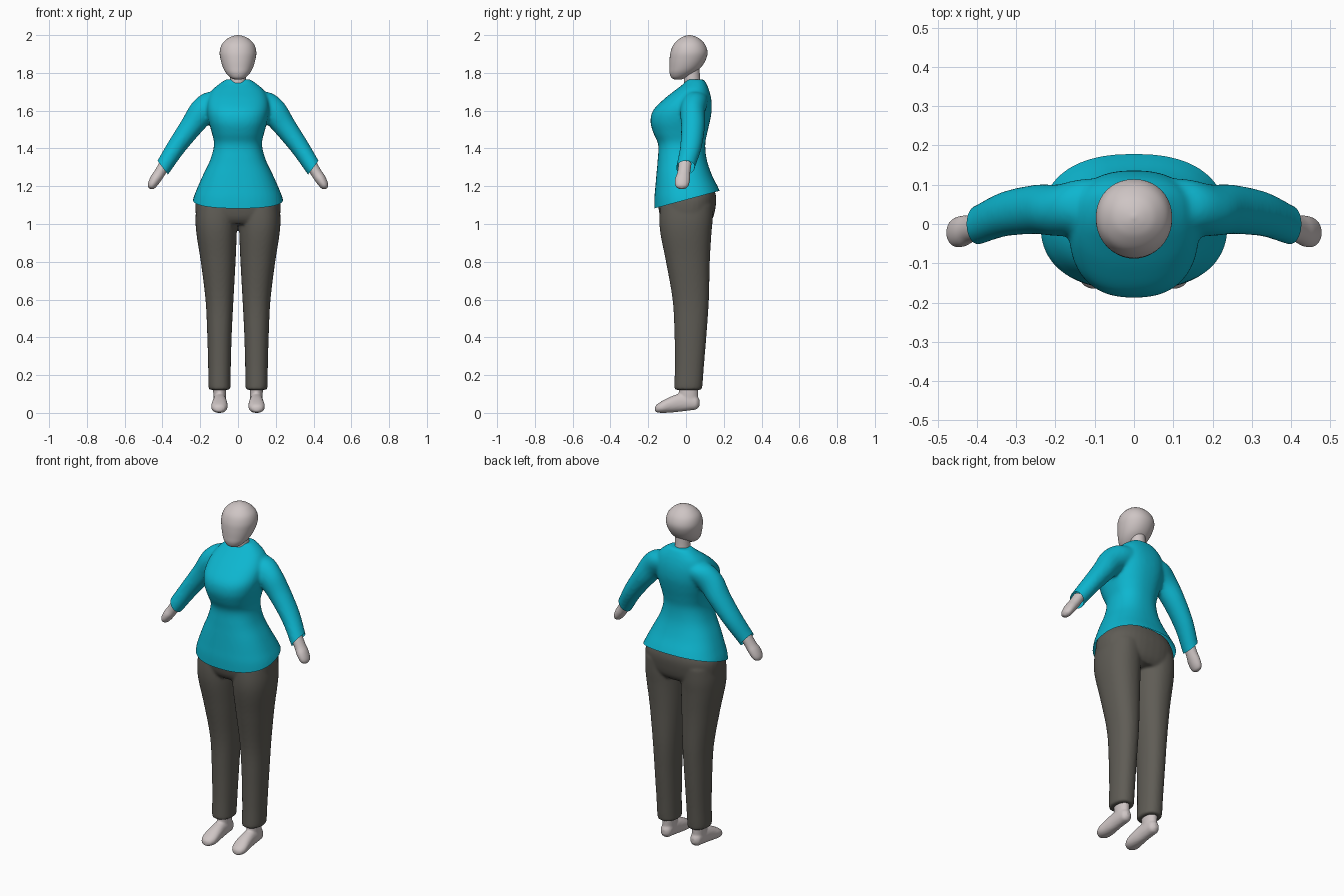
import bpy, bmesh, math
from mathutils import Vector

if "Cube" in bpy.data.objects:
    bpy.data.objects.remove(bpy.data.objects["Cube"])

X, Y, Z = Vector((1, 0, 0)), Vector((0, 1, 0)), Vector((0, 0, 1))


def material(name, rgb):
    m = bpy.data.materials.new(name)
    m.diffuse_color = (*rgb, 1)
    m.use_nodes = True
    m.node_tree.nodes["Principled BSDF"].inputs["Base Color"].default_value = m.diffuse_color
    return m


TEAL = material("teal cloth", (0.004, 0.47, 0.63))
GREY = material("charcoal cloth", (0.115, 0.108, 0.092))
SKIN = material("pale skin", (0.62, 0.56, 0.555))


def smooth_stations(st, n=5):
    """Catmull-Rom interpolation between the given stations."""
    out = []
    for i in range(len(st) - 1):
        rows = st[max(i - 1, 0)], st[i], st[i + 1], st[min(i + 2, len(st) - 1)]
        for k in range(n):
            t = k / n
            out.append([0.5 * (2 * b + (c - a) * t + (2 * a - 5 * b + 4 * c - d) * t * t
                               + (3 * b - a - 3 * c + d) * t ** 3) for a, b, c, d in zip(*rows)])
    return out + [list(st[-1])]


def loft(bm, stations, u, v, power=2.0, sides=40):
    """Capped tube; station = centre x, y, z, radius along u, radius along v."""
    rings = []
    for x, y, z, a, b in smooth_stations(stations):
        ring = []
        for i in range(sides):
            t = 2 * math.pi * i / sides
            c, s = math.cos(t), math.sin(t)
            p = u * a * math.copysign(abs(c) ** (2 / power), c)
            q = v * b * math.copysign(abs(s) ** (2 / power), s)
            ring.append(bm.verts.new(Vector((x, y, z)) + p + q))
        rings.append(ring)
    for r0, r1 in zip(rings, rings[1:]):
        for i in range(sides):
            j = (i + 1) % sides
            bm.faces.new((r0[i], r0[j], r1[j], r1[i]))
    bm.faces.new(rings[0][::-1])
    bm.faces.new(rings[-1])


def upright(rows):
    """Rows of z, half width, front y, back y -> stations."""
    return [(0, (f + b) / 2, z, w, (b - f) / 2) for z, w, f, b in rows]


def flip(stations, s):
    return [(s * x, y, z, a, b) for x, y, z, a, b in stations]


def finish(bm, name, mat, voxel=0, iterations=0, cuts=()):
    """Make the object, fuse its volumes, then trim it with open planes."""
    bmesh.ops.recalc_face_normals(bm, faces=bm.faces)
    me = bpy.data.meshes.new(name)
    bm.to_mesh(me)
    bm.free()
    ob = bpy.data.objects.new(name, me)
    bpy.context.collection.objects.link(ob)
    if voxel:
        r = ob.modifiers.new("fuse", 'REMESH')
        r.mode, r.voxel_size = 'VOXEL', voxel
        sm = ob.modifiers.new("relax", 'SMOOTH')
        sm.factor, sm.iterations = 0.5, iterations
        dg = bpy.context.evaluated_depsgraph_get()
        ob.data = bpy.data.meshes.new_from_object(ob.evaluated_get(dg))
        ob.modifiers.clear()
    bm = bmesh.new()
    bm.from_mesh(ob.data)
    for co, no in cuts:
        bmesh.ops.bisect_plane(bm, geom=bm.verts[:] + bm.edges[:] + bm.faces[:],
                               plane_co=co, plane_no=no, clear_outer=True)
    bm.to_mesh(ob.data)
    bm.free()
    ob.data.materials.clear()
    ob.data.materials.append(mat)
    bpy.context.view_layer.objects.active = ob
    ob.select_set(True)
    bpy.ops.object.shade_smooth_by_angle(angle=math.radians(45))
    ob.select_set(False)
    return ob


# Shirt: flared torso and two sleeves, trimmed at hem and cuffs
bm = bmesh.new()
loft(bm, upright([(1.03, .255, -.168, .215), (1.13, .238, -.168, .195), (1.19, .216, -.163, .172),
                  (1.26, .185, -.157, .137), (1.34, .147, -.150, .110), (1.42, .127, -.147, .102),
                  (1.48, .138, -.172, .112), (1.54, .155, -.188, .126), (1.60, .165, -.175, .136),
                  (1.66, .160, -.118, .134), (1.71, .135, -.055, .122), (1.745, .095, -.010, .107),
                  (1.765, .065, .005, .095)]), X, Y, 2.4)
SLEEVE = [(.07, .05, 1.665, .065, .065), (.125, .045, 1.642, .070, .078), (.19, .035, 1.592, .066, .072),
          (.25, .037, 1.513, .063, .060), (.33, .025, 1.403, .057, .050),
          (.398, -.003, 1.298, .050, .044), (.43, -.012, 1.25, .049, .043)]
cuts = [(Vector((0, -.17, 1.082)), Vector((0, .27, -1)))]
for s in (-1, 1):
    loft(bm, flip(SLEEVE, s), Y, Vector((.8 * s, 0, .6)))
    cuts.append((Vector((.398 * s, 0, 1.298)), Vector((.8 * s, 0, -.6))))
finish(bm, "shirt", TEAL, 0.009, 8, cuts)

# Trousers: hips and two legs
bm = bmesh.new()
loft(bm, upright([(1.0, .20, -.11, .12), (1.03, .217, -.133, .142), (1.08, .226, -.145, .155),
                  (1.14, .222, -.148, .160), (1.20, .19, -.14, .145)]), X, Y, 2.4)
LEG = [(.092, .010, .122, .052, .069), (.098, .012, .135, .058, .074), (.098, .018, .25, .060, .077),
       (.098, .024, .42, .065, .085), (.098, .025, .60, .074, .096), (.105, .010, .80, .092, .116),
       (.113, .000, .94, .106, .134), (.115, .000, 1.02, .110, .141), (.112, .004, 1.10, .108, .14)]
for s in (-1, 1):
    loft(bm, flip(LEG, s), X, Y, 2.2)
finish(bm, "trousers", GREY, 0.008, 5)

# Head with a chin set forward
bm = bmesh.new()
loft(bm, upright([(1.765, .016, -.060, -.025), (1.775, .040, -.077, .000), (1.80, .064, -.087, .045),
                  (1.83, .080, -.088, .080), (1.87, .092, -.087, .105), (1.91, .097, -.082, .114),
                  (1.95, .086, -.066, .101), (1.98, .058, -.036, .073), (1.994, .030, -.010, .047),
                  (2.0, .004, .014, .022)]), X, Y, 2.1)
finish(bm, "head", SKIN)

# Neck
bm = bmesh.new()
loft(bm, upright([(1.70, .052, -.012, .090), (1.76, .042, -.010, .075), (1.85, .040, -.008, .072)]), X, Y)
finish(bm, "neck", SKIN)

HAND = [(.385, -.005, 1.32, .034, .030), (.415, -.012, 1.27, .034, .029), (.435, -.018, 1.24, .039, .029),
        (.452, -.021, 1.212, .037, .025), (.462, -.022, 1.195, .027, .018), (.467, -.022, 1.187, .006, .005)]
FOOT = [(.100, -.165, .022, .008, .010), (.100, -.155, .026, .030, .020), (.099, -.125, .034, .043, .031),
        (.097, -.08, .046, .041, .041), (.097, -.03, .056, .036, .046), (.097, .02, .058, .034, .042),
        (.097, .055, .055, .030, .034), (.097, .072, .055, .012, .016)]
ANKLE = [(.097, .022, .04, .030, .042), (.097, .014, .08, .033, .050), (.097, .014, .17, .037, .052)]
for s, side in ((-1, "right"), (1, "left")):
    # Mitten-like hand
    bm = bmesh.new()
    loft(bm, flip(HAND, s), Y, Vector((.86 * s, 0, .5)))
    finish(bm, side + "_hand", SKIN)
    # Bare foot with ankle
    bm = bmesh.new()
    loft(bm, flip(FOOT, s), X, Z, 2.2)
    loft(bm, flip(ANKLE, s), X, Y)
    foot = finish(bm, side + "_foot", SKIN, 0.006, 4)
    low = min(v.co.z for v in foot.data.vertices)
    for v in foot.data.vertices:
        v.co.z -= low * max(0, 1 - v.co.z / .1)
